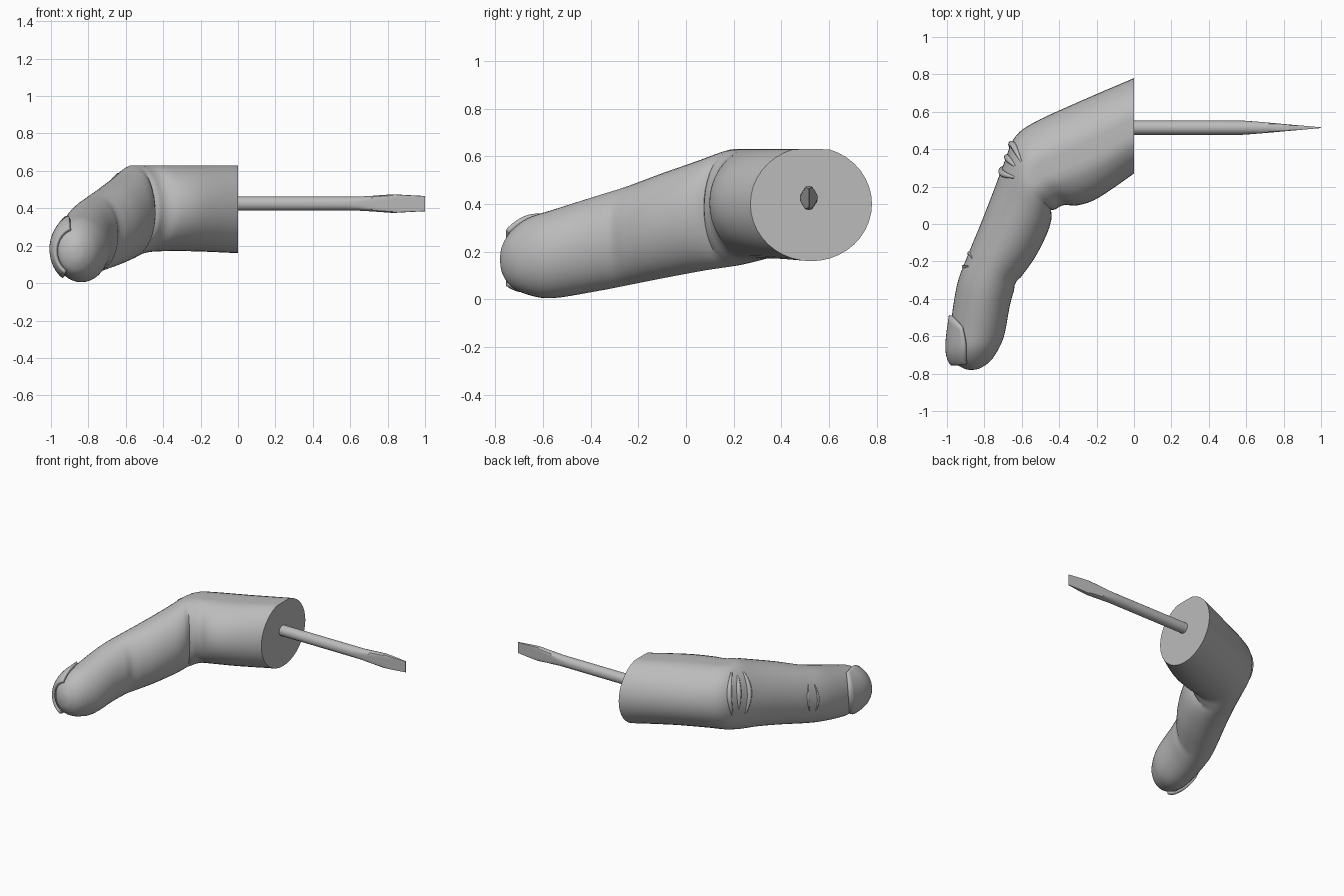
import bpy, math
from mathutils import Vector

if "Cube" in bpy.data.objects:
    bpy.data.objects.remove(bpy.data.objects["Cube"], do_unlink=True)

grey = bpy.data.materials.new("plain grey")
grey.use_nodes = True
COL = (0.5, 0.5, 0.5, 1)
grey.diffuse_color = COL
grey.node_tree.nodes["Principled BSDF"].inputs["Base Color"].default_value = COL


def build(name, verts, faces, angle=40):
    mesh = bpy.data.meshes.new(name)
    mesh.from_pydata([tuple(v) for v in verts], [], faces)
    mesh.materials.append(grey)
    obj = bpy.data.objects.new(name, mesh)
    bpy.context.collection.objects.link(obj)
    bpy.ops.object.select_all(action="DESELECT")
    obj.select_set(True)
    bpy.context.view_layer.objects.active = obj
    bpy.ops.object.mode_set(mode="EDIT")
    bpy.ops.mesh.select_all(action="SELECT")
    bpy.ops.mesh.normals_make_consistent(inside=False)
    bpy.ops.object.mode_set(mode="OBJECT")
    bpy.ops.object.shade_smooth_by_angle(angle=math.radians(angle))
    return obj


def loft(name, rings, angle=40):
    n = len(rings[0])
    faces = [(r * n + i, r * n + (i + 1) % n, (r + 1) * n + (i + 1) % n, (r + 1) * n + i)
             for r in range(len(rings) - 1) for i in range(n)]
    faces += [tuple(range(n)), tuple(range((len(rings) - 1) * n, len(rings) * n))]
    return build(name, [p for ring in rings for p in ring], faces, angle)


# Finger cross-sections: inner x, y, outer x, y, bottom z, top z
SECTIONS = [
    (0, .27, 0, .78, .16, .64), (-.19, .14, -.28, .66, .17, .64),
    (-.30, .10, -.54, .54, .17, .64), (-.38, .10, -.64, .46, .16, .64),
    (-.43, .06, -.69, .34, .14, .63), (-.46, -.04, -.75, .18, .12, .585),
    (-.53, -.18, -.82, 0, .09, .53), (-.62, -.31, -.89, -.17, .06, .475),
    (-.66, -.42, -.945, -.32, .035, .435), (-.69, -.58, -.98, -.54, .005, .375),
    (-.72, -.66, -.985, -.67, .02, .34), (-.765, -.73, -.96, -.74, .055, .285),
    (-.82, -.77, -.91, -.772, .11, .225), (-.86, -.78, -.88, -.78, .16, .18)]


def section(u):
    # Smooth interpolation between neighbouring cross-sections
    last = len(SECTIONS) - 1
    k = min(int(u), last - 1)
    t = u - k
    quad = [SECTIONS[min(max(k + d, 0), last)] for d in (-1, 0, 1, 2)]
    return [b + .5 * t * (c - a + t * (2 * a - 5 * b + 4 * c - d + t * (3 * (b - c) + d - a)))
            for a, b, c, d in zip(*quad)]


def skin(u, angle, lift=0):
    ix, iy, ox, oy, lo, hi = section(u)
    half = Vector((ox - ix, oy - iy, 0)) / 2
    mid = Vector(((ix + ox) / 2, (iy + oy) / 2, (lo + hi) / 2))
    half += half.normalized() * lift
    p = mid + half * math.cos(angle)
    p.z += ((hi - lo) / 2 + lift) * math.sin(angle)
    # Soft step where the palm side folds at each joint
    for joint, depth in ((4.0, .02), (7.1, .012)):
        fold = math.exp(-((u - joint) / .18) ** 2) * max(0, -math.cos(angle))
        p += half.normalized() * depth * fold
    p.x = min(p.x, 0)
    p.z = min(p.z, .63)
    return p


SIDES = 40
STEPS = 65
finger = loft("finger", [[skin(i * (len(SECTIONS) - 1) / STEPS, math.tau * j / SIDES)
                          for j in range(SIDES)] for i in range(STEPS + 1)])

# Fingernail: a thin curved plate following the back of the fingertip
ROWS, COLS = 12, 14
grid = []
for i in range(ROWS + 1):
    s = i / ROWS
    spread = math.radians(66) * (1 - .25 * (1 - s) ** 4)
    for j in range(COLS + 1):
        a = spread * (2 * j / COLS - 1)
        u = 8.75 + 2.45 * s + .25 * (1 - s) * (a / spread) ** 2
        grid.append(skin(u, a + .12, .006 + .014 * s))
quads = [(i * (COLS + 1) + j, i * (COLS + 1) + j + 1, (i + 1) * (COLS + 1) + j + 1,
          (i + 1) * (COLS + 1) + j) for i in range(ROWS) for j in range(COLS)]
nail = build("fingernail", grid, quads)
plate = nail.modifiers.new("thickness", "SOLIDIFY")
plate.thickness = .02
plate.offset = 0


# Knuckle wrinkles: short tapered ridges across the back of the finger
def wrinkle(name, u, low, high, bow, radius):
    curve = bpy.data.curves.new(name, "CURVE")
    curve.dimensions = "3D"
    curve.bevel_depth = radius
    curve.bevel_resolution = 2
    spline = curve.splines.new("POLY")
    count = 13
    spline.points.add(count - 1)
    for k, point in enumerate(spline.points):
        t = k / (count - 1)
        arch = math.sin(math.pi * t)
        point.co = (*skin(u + bow * arch, math.radians(low + (high - low) * t)), 1)
        point.radius = .3 + .7 * arch
    curve.materials.append(grey)
    obj = bpy.data.objects.new(name, curve)
    bpy.context.collection.objects.link(obj)


wrinkle("knuckle_wrinkle_upper", 3.45, -15, 58, -.2, .018)
wrinkle("knuckle_wrinkle_middle", 3.85, -5, 50, .0, .018)
wrinkle("knuckle_wrinkle_lower", 4.2, -15, 58, .2, .018)
wrinkle("end_joint_wrinkle_upper", 7.0, -20, 35, -.1, .008)
wrinkle("end_joint_wrinkle_lower", 7.3, -20, 35, .1, .008)

# Screwdriver shaft with a flattened, flared tip: x, radius, half thickness
PROFILE = [(-.05, .038, .04), (.58, .038, .04), (.65, .038, .033), (.72, .042, .027),
           (.83, .05, .017), (.9, .046, .011), (1, .041, .002)]
loft("screwdriver_shaft", [[Vector((x, .515 + max(-thin, min(thin, r * math.cos(a))),
                                    .425 + r * math.sin(a)))
                            for a in (math.tau * k / 24 for k in range(24))]
                           for x, r, thin in PROFILE], 25)
